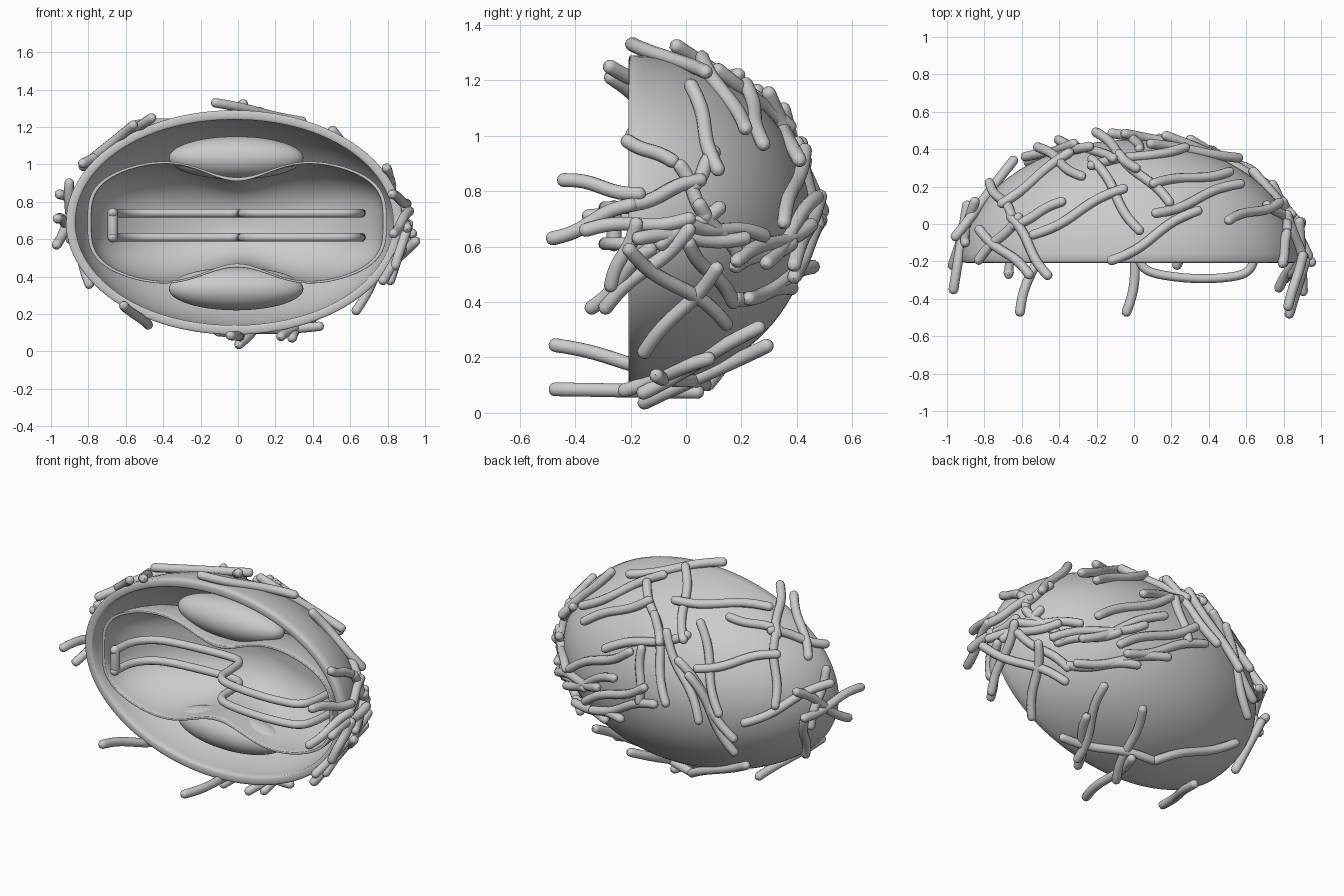
import bpy, bmesh, math
from mathutils import Vector

if "Cube" in bpy.data.objects:
    bpy.data.objects.remove(bpy.data.objects["Cube"])

C = Vector((-0.02, -0.2, 0.69))      # centre of the cut face


def bowl(name, outline, profile, centre, n=96):
    """Loft an outline (angle, scale -> x, z) along a profile of (scale, inset, y)."""
    bm = bmesh.new()
    rings = []
    for s, inset, y in profile:
        ring = []
        for i in range(n):
            x, z = outline(2 * math.pi * i / n, s)
            r = math.hypot(x, z)
            k = s * (r - inset) / r
            ring.append(bm.verts.new((centre.x + x * k, y, centre.z + z * k)))
        rings.append(ring)
    for a, b in zip(rings, rings[1:]):
        for i in range(n):
            j = (i + 1) % n
            bm.faces.new((a[i], a[j], b[j], b[i]))
    bmesh.ops.remove_doubles(bm, verts=bm.verts, dist=1e-5)
    bmesh.ops.recalc_face_normals(bm, faces=bm.faces)
    me = bpy.data.meshes.new(name)
    bm.to_mesh(me)
    bm.free()
    me.shade_smooth()
    ob = bpy.data.objects.new(name, me)
    bpy.context.collection.objects.link(ob)
    return ob


def wall(depth, thick, steps=24):
    """Double-walled bowl profile with a rounded rim at y = -0.2."""
    ts = [math.pi / 2 * i / steps for i in range(steps + 1)]
    outer = [(math.cos(t), 0, -0.2 + depth * math.sin(t)) for t in ts]
    inner = [(math.cos(t), thick, -0.2 + (depth - thick) * math.sin(t)) for t in ts]
    lip = [(1, thick / 2 * (1 - math.cos(a)), -0.2 - 0.15 * thick * math.sin(a))
           for a in [math.pi * i / 6 for i in range(1, 6)]]
    return outer[::-1] + lip + inner


def tubes(name, paths, radius):
    """Round-ended tubes through point lists, joined in one curve object."""
    cu = bpy.data.curves.new(name, 'CURVE')
    cu.dimensions = '3D'
    cu.bevel_depth = radius
    cu.bevel_resolution = 3
    for pts in paths:
        d0 = (pts[0] - pts[1]).normalized() * radius
        d1 = (pts[-1] - pts[-2]).normalized() * radius
        caps = [(1, 0.02), (0.8, 0.6), (0.45, 0.9)]
        full = [(pts[0] + d0 * o, r) for o, r in caps] + [(p, 1) for p in pts]
        full += [(pts[-1] + d1 * o, r) for o, r in caps[::-1]]
        sp = cu.splines.new('POLY')
        sp.points.add(len(full) - 1)
        for q, (p, r) in zip(sp.points, full):
            q.co = (*p, 1)
            q.radius = r
        sp.use_smooth = True
    ob = bpy.data.objects.new(name, cu)
    bpy.context.collection.objects.link(ob)
    return ob


def smooth_path(pts, sub=6):
    """Catmull-Rom resampling."""
    p = [pts[0]] + pts + [pts[-1]]
    out = []
    for a, b, c, d in zip(p, p[1:], p[2:], p[3:]):
        for i in range(sub):
            t = i / sub
            out.append(0.5 * (2 * b + (c - a) * t + (2 * a - 5 * b + 4 * c - d) * t * t
                              + (3 * b - a - 3 * c + d) * t ** 3))
    return out + [pts[-1]]


# Outer shell: half egg open to the front
bowl("outer_shell", lambda u, s: (0.9 * math.cos(u), 0.6 * math.sin(u)), wall(0.65, 0.05), C)


# Inner membrane: peanut-shaped bowl whose waist fades with depth
def peanut(u, scale):
    c, s = math.cos(u), math.sin(u)
    h = 0.37 - 0.13 * scale ** 2 * math.exp(-(c * 0.8 / 0.27) ** 2)
    return 0.8 * c, math.copysign(abs(s) ** 0.6, s) * h


bowl("inner_membrane", peanut, wall(0.5, 0.02), Vector((-0.005, 0, 0.69)), 128)

# Lens bodies between the two walls
for name, z in (("upper_lens", 1.035), ("lower_lens", 0.335)):
    bpy.ops.mesh.primitive_uv_sphere_add(segments=48, ring_count=24, radius=1,
                                         location=(-0.01, -0.05, z))
    ob = bpy.context.object
    ob.name = name
    ob.scale = (0.36, 0.13, 0.115)
    bpy.ops.object.shade_smooth()

# Winding twin rails inside the cavity with a closing bar
wind = [(-.67, -.27), (-.65, -.12), (-.56, -.02), (-.4, .02), (-.1, .04), (0, .01), (.02, -.1),
        (.03, -.2), (.1, -.26), (.3, -.29), (.5, -.285), (.61, -.25), (.65, -.15), (.66, .04)]
tubes("inner_rails", [smooth_path([Vector((x, y, z)) for x, y in wind])
                      for z in (0.74, 0.61)], 0.024)
tubes("rail_bar", [[Vector((-.67, -.26, .61)), Vector((-.67, -.26, .74))]], 0.028)

# Strands lying on the shell, drawn as end points (x1, y1, x2, y2) in hundredths
# on a viewing plane and laid on the tangent plane of the shell
R = Vector((0.915, 0.655, 0.61))


def strand(view, line, k):
    right, up, look = view
    ends = [right * (line[i] / 100) + up * (line[i + 1] / 100) for i in (0, 2)]
    base = Vector((0, 0, 0.69))
    mid = (ends[0] + ends[1]) / 2 + base - C
    o = Vector([mid[i] / R[i] for i in range(3)])
    d = Vector([look[i] / R[i] for i in range(3)])
    a, b, c = d.dot(d), o.dot(d), o.dot(o) - 1
    q = o + d * ((-b - math.sqrt(max(b * b - a * c, 0))) / a)
    q.normalize()
    hit = Vector([q[i] * R[i] for i in range(3)])
    nrm = Vector([q[i] / R[i] for i in range(3)]).normalized()
    e = ends[1] - ends[0]
    facing = nrm.dot(look)
    if abs(facing) > 0.1:
        e = e - look * (e.dot(nrm) / facing)
    else:
        e = e - nrm * e.dot(nrm)
    e = e.normalized() * min(e.length, 0.54)
    side = nrm.cross(e).normalized()
    wave = (0.028 if k % 2 else -0.028) * e.length
    pts = []
    for i in range(13):
        t = i / 12
        pts.append(C + hit + e * (t - 0.5) + side * wave * math.sin(2 * math.pi * t))
    return pts


def view(az, el):
    """Right, up and look vectors; az is measured from the front towards +x."""
    a, e = math.radians(az), math.radians(el)
    look = Vector((-math.sin(a) * math.cos(e), math.cos(a) * math.cos(e), -math.sin(e)))
    right = Vector((math.cos(a), math.sin(a), 0))
    return right, right.cross(look), look


right_lines = [
    (-21, 29, -5, 22), (-44, 15, -17, 10), (-48, -6, -20, 6), (-36, -3, 1, 1),
    (-20, 6, 5, 15), (-2, 20, 7, 2), (10, 25, 3, 13), (-17, -6, 21, -6),
    (5, 6, 20, -14), (-27, -23, -18, -1), (-34, -31, -13, -10), (-29, -31, 1, -3),
    (-22, -9, 16, -38), (-15, -47, 11, -17), (1, -8, 17, -29), (18, -16, 38, -8),
    (1, -1, 28, -5), (12, 5, -9, -8), (18, -28, 38, -24)]
back_lines = [
    (-31, 55, 22, 59), (-40, 58, -67, 37), (-58, 39, -12, 53), (-57, 30, -22, 38),
    (-22, 49, -18, 13), (0, 57, -5, 13), (-10, 37, 47, 30), (53, 44, 48, 13),
    (22, 25, 50, 16), (45, 16, 76, 8), (2, -4, 47, 2), (5, 22, 13, -30),
    (47, 13, 45, -27), (-52, 12, 2, 16), (-14, 18, 2, -33), (-13, 8, 26, -51),
    (-28, 10, -30, -19), (-67, 4, -33, 9), (-67, -4, -43, -5), (-60, -15, -25, -12),
    (25, -37, 80, -14), (-3, -8, 22, -51), (-57, -20, -19, -22), (-20, 29, -16, -22)]
left_lines = [(35, 2, -10, -2), (10, 21, -4, -9), (5, -33, -8, -5), (22, -12, -12, 14),
              (27, 52, 3, 30)]
under_back_lines = [
    (-17, -9, -32, -50), (5, -22, -10, -62), (-41, -38, 11, -51), (12, -51, 58, -41),
    (-36, 4, 23, 8), (-47, 19, 7, 26)]
under_lines = [(-61, 47, -48, 4), (-4, 47, 5, -4), (23, 22, 42, -8)]

for name, v, lines in (("right_strands", view(90, 0), right_lines),
                       ("back_strands", view(220, 30), back_lines),
                       ("left_strands", view(-90, 0), left_lines),
                       ("under_back_strands", view(140, -30), under_back_lines),
                       ("under_strands", view(0, -90), under_lines)):
    tubes(name, [strand(v, l, k) for k, l in enumerate(lines)], 0.026)
